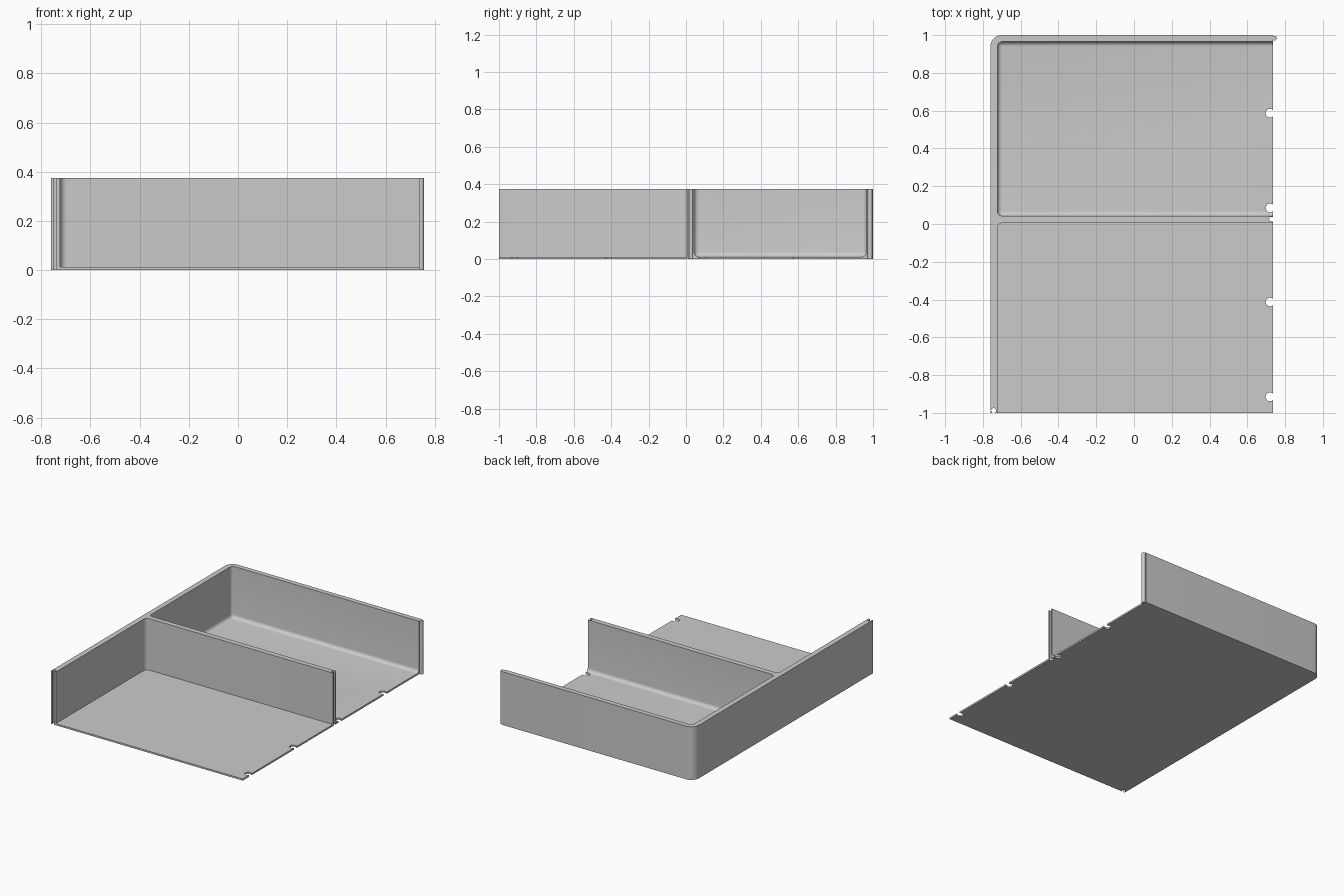
import bpy, bmesh, math
from mathutils import Matrix, Vector

if "Cube" in bpy.data.objects:
    bpy.data.objects.remove(bpy.data.objects["Cube"])

L, R, H, FLOOR = -0.76, 0.737, 0.375, 0.012

grey = bpy.data.materials.new("plain_grey")
grey.diffuse_color = (0.6, 0.6, 0.6, 1)
grey.use_nodes = True
grey.node_tree.nodes["Principled BSDF"].inputs["Base Color"].default_value = grey.diffuse_color


def finish(name, bm):
    bmesh.ops.recalc_face_normals(bm, faces=bm.faces)
    me = bpy.data.meshes.new(name)
    bm.to_mesh(me)
    bm.free()
    me.materials.append(grey)
    ob = bpy.data.objects.new(name, me)
    bpy.context.collection.objects.link(ob)
    return ob


def box(name, lo, hi, radius=0, pick=None, segs=6):
    """Box between two corners, rounding the edges chosen by pick."""
    lo, hi = Vector(lo), Vector(hi)
    bm = bmesh.new()
    bmesh.ops.create_cube(bm, size=1)
    for v in bm.verts:
        v.co = (lo + hi) / 2 + v.co * (hi - lo)
    if radius:
        edges = [e for e in bm.edges if pick(e)]
        bmesh.ops.bevel(bm, geom=edges, offset=radius, segments=segs,
                        profile=0.5, affect='EDGES', clamp_overlap=True)
    return finish(name, bm)


def rod(name, x, y, r, z0, z1):
    bm = bmesh.new()
    bmesh.ops.create_cone(bm, cap_ends=True, segments=24, radius1=r, radius2=r,
                          depth=z1 - z0, matrix=Matrix.Translation((x, y, (z0 + z1) / 2)))
    return finish(name, bm)


def combine(base, tool, op):
    mod = base.modifiers.new(op, 'BOOLEAN')
    mod.operation, mod.object, mod.solver = op, tool, 'EXACT'
    bpy.context.view_layer.objects.active = base
    bpy.ops.object.modifier_apply(modifier=mod.name)
    bpy.data.objects.remove(tool)


def vertical_at(x, y):
    return lambda e: all(abs(v.co.x - x) < 1e-4 and abs(v.co.y - y) < 1e-4 for v in e.verts)


# Solid tray with one rounded outer corner
tray = box("divided_tray", (L, -1, 0), (R, 1, H), 0.06, vertical_at(L, 1), 10)

# Rear compartment with a filleted floor and corners
combine(tray, box("rear_cutter", (-0.723, 0.043, FLOOR), (1, 0.965, 0.6), 0.025,
                  lambda e: True), 'DIFFERENCE')

# Front compartment: open to the front and the side, one rounded corner
combine(tray, box("front_cutter", (-0.723, -1.2, FLOOR), (1, 0.006, 0.6), 0.028,
                  vertical_at(-0.723, 0.006)), 'DIFFERENCE')

# Round clip notches along the open floor edge
for y in (0.587, 0.085, -0.413, -0.915):
    combine(tray, rod("notch_cutter", 0.72, y, 0.023, -0.1, 0.1), 'DIFFERENCE')

# Joining grooves in the ends of the middle and side walls
for x, y in ((0.728, 0.025), (-0.743, -0.988)):
    combine(tray, rod("groove_cutter", x, y, 0.013, -0.1, 0.6), 'DIFFERENCE')

# Joining tongue on the end of the rear wall
combine(tray, rod("tongue", 0.744, 0.984, 0.0125, 0, H), 'UNION')

bpy.ops.object.select_all(action='DESELECT')
tray.select_set(True)
bpy.context.view_layer.objects.active = tray
bpy.ops.object.shade_smooth_by_angle(angle=math.radians(30))
